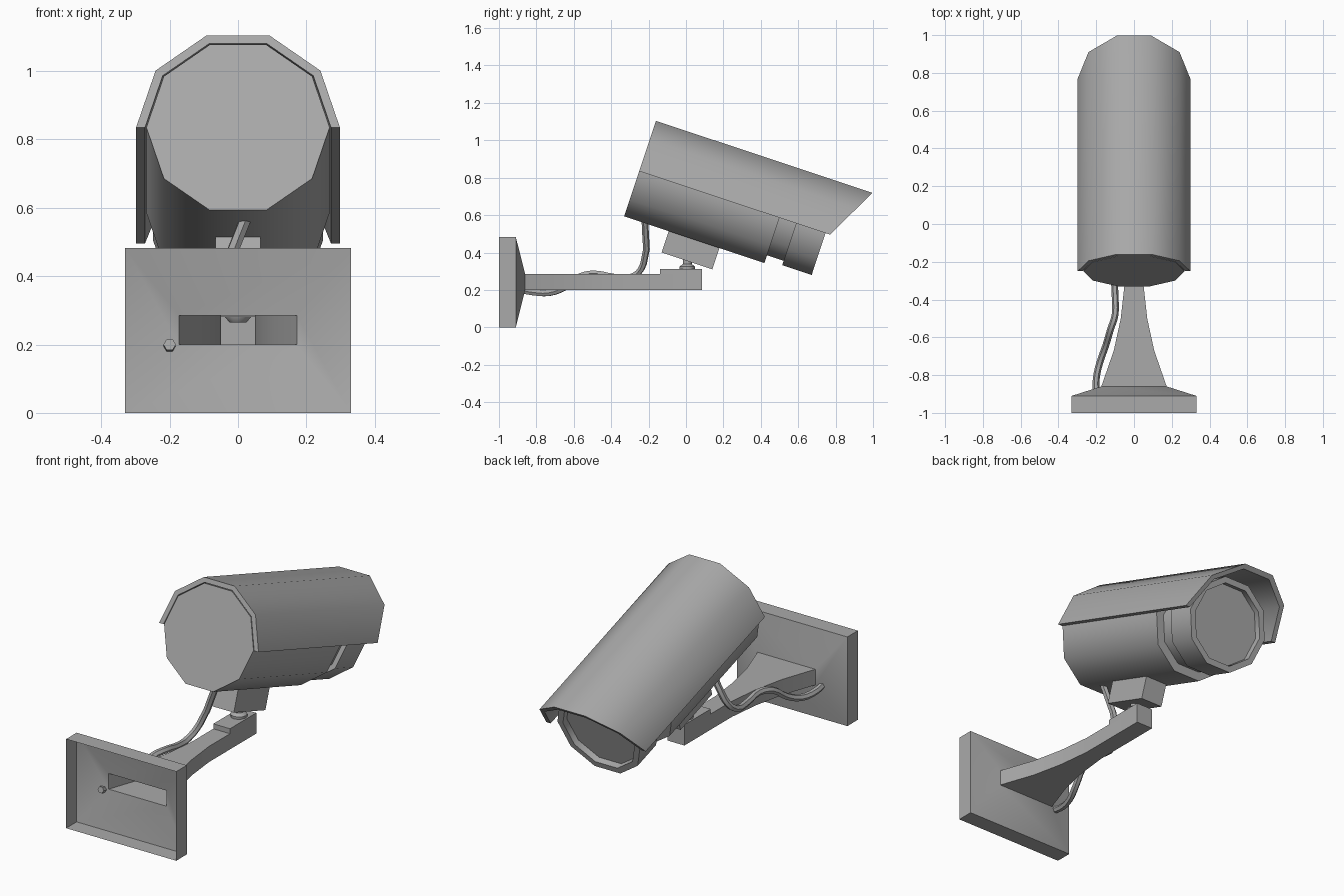
import bpy, bmesh, math
from mathutils import Matrix, Vector

if "Cube" in bpy.data.objects:
    bpy.data.objects.remove(bpy.data.objects["Cube"], do_unlink=True)

grey = bpy.data.materials.new("plain grey")
grey.use_nodes = True
colour = (0.4, 0.4, 0.4, 1)
grey.diffuse_color = colour
grey.node_tree.nodes["Principled BSDF"].inputs["Base Color"].default_value = colour

# Housing frame: y runs along the lens axis, tilted downwards
TILT = Matrix.Translation((0, -0.25, 0.835)) @ Matrix.Rotation(math.radians(-18.4), 4, 'X')


def smooth(obj):
    bpy.ops.object.select_all(action='DESELECT')
    obj.select_set(True)
    bpy.context.view_layer.objects.active = obj
    bpy.ops.object.shade_smooth_by_angle(angle=math.radians(40))


def loft(name, rings, start=True, end=True, matrix=Matrix()):
    """Skin a list of equal closed rings, with optional end caps."""
    bm = bmesh.new()
    loops = [[bm.verts.new(matrix @ Vector(p)) for p in ring] for ring in rings]
    n = len(loops[0])
    for a, b in zip(loops, loops[1:]):
        for i in range(n):
            j = (i + 1) % n
            bm.faces.new((a[i], a[j], b[j], b[i]))
    if start:
        bm.faces.new(loops[0][::-1])
    if end:
        bm.faces.new(loops[-1])
    bmesh.ops.recalc_face_normals(bm, faces=bm.faces)
    mesh = bpy.data.meshes.new(name)
    bm.to_mesh(mesh)
    bm.free()
    mesh.materials.append(grey)
    obj = bpy.data.objects.new(name, mesh)
    bpy.context.collection.objects.link(obj)
    smooth(obj)
    return obj


def rect(y, half, low, high):
    return [(-half, y, low), (half, y, low), (half, y, high), (-half, y, high)]


def polar(radius, degrees):
    a = math.radians(degrees)
    return radius * math.sin(a), radius * math.cos(a)


def decagon(y, radius):
    points = [polar(radius, 18 + 36 * i) for i in range(10)]
    return [(x, y, z) for x, z in points]


def circle(z, radius, y, sides=12):
    points = [polar(radius, 360 * i / sides) for i in range(sides)]
    return [(px, y + py, z) for px, py in points]


# Hollow wall plate flowing into the tapering arm, open at the wall
loft("wall_plate_and_arm", [
    rect(-1, 0.33, 0, 0.483), rect(-0.91, 0.33, 0, 0.483),
    rect(-0.86, 0.173, 0.2, 0.285), rect(-0.67, 0.107, 0.2, 0.285),
    rect(-0.5, 0.07, 0.2, 0.285), rect(-0.32, 0.05, 0.2, 0.285),
    rect(0.085, 0.05, 0.2, 0.285)], start=False)
loft("arm_end_pad", [rect(-0.14, 0.05, 0.28, 0.312), rect(0.085, 0.05, 0.28, 0.312)])

# Swivel between arm and housing
loft("swivel", [circle(z, r, 0.007) for z, r in
                ((0.265, 0.025), (0.285, 0.042), (0.325, 0.042),
                 (0.338, 0.024), (0.4, 0.024))])
loft("mount_block", [rect(0.251, 0.066, -0.375, -0.24),
                     rect(0.536, 0.066, -0.375, -0.24)], matrix=TILT)

# Ten-sided housing with neck, front ring and recessed lens
profile = ((0, 0.268), (0.79, 0.268), (0.79, 0.222), (0.884, 0.222),
           (0.884, 0.248), (1.05, 0.248), (1.05, 0.215), (1.015, 0.215))
loft("housing", [decagon(y, r) for y, r in profile], matrix=TILT)

# Sun hood: half a decagon shell with a slanted front edge
angles = range(-90, 91, 36)
arch = [polar(0.298, a) for a in angles] + [polar(0.272, a) for a in reversed(angles)]
loft("sun_hood", [[(x, 0, z) for x, z in arch],
                  [(x, 1.075 + 0.51 * z, z) for x, z in arch]], matrix=TILT)

# Cable from the wall plate, past the arm, up into the housing
path = [(-0.2, -0.89, 0.2), (-0.2, -0.82, 0.187), (-0.18, -0.73, 0.184),
        (-0.15, -0.645, 0.215), (-0.125, -0.56, 0.275), (-0.1, -0.48, 0.287),
        (-0.1, -0.38, 0.27), (-0.1, -0.28, 0.275), (-0.07, -0.227, 0.34),
        (0.025, -0.22, 0.575)]
curve = bpy.data.curves.new("cable", 'CURVE')
curve.dimensions = '3D'
curve.bevel_depth = 0.018
curve.bevel_resolution = 1
curve.resolution_u = 3
curve.use_fill_caps = True
spline = curve.splines.new('BEZIER')
spline.bezier_points.add(len(path) - 1)
for point, co in zip(spline.bezier_points, path):
    point.co = co
    point.handle_left_type = point.handle_right_type = 'AUTO'
curve.materials.append(grey)
cable = bpy.data.objects.new("cable", curve)
bpy.context.collection.objects.link(cable)
bpy.ops.object.select_all(action='DESELECT')
cable.select_set(True)
bpy.context.view_layer.objects.active = cable
bpy.ops.object.convert(target='MESH')
smooth(bpy.context.view_layer.objects.active)
